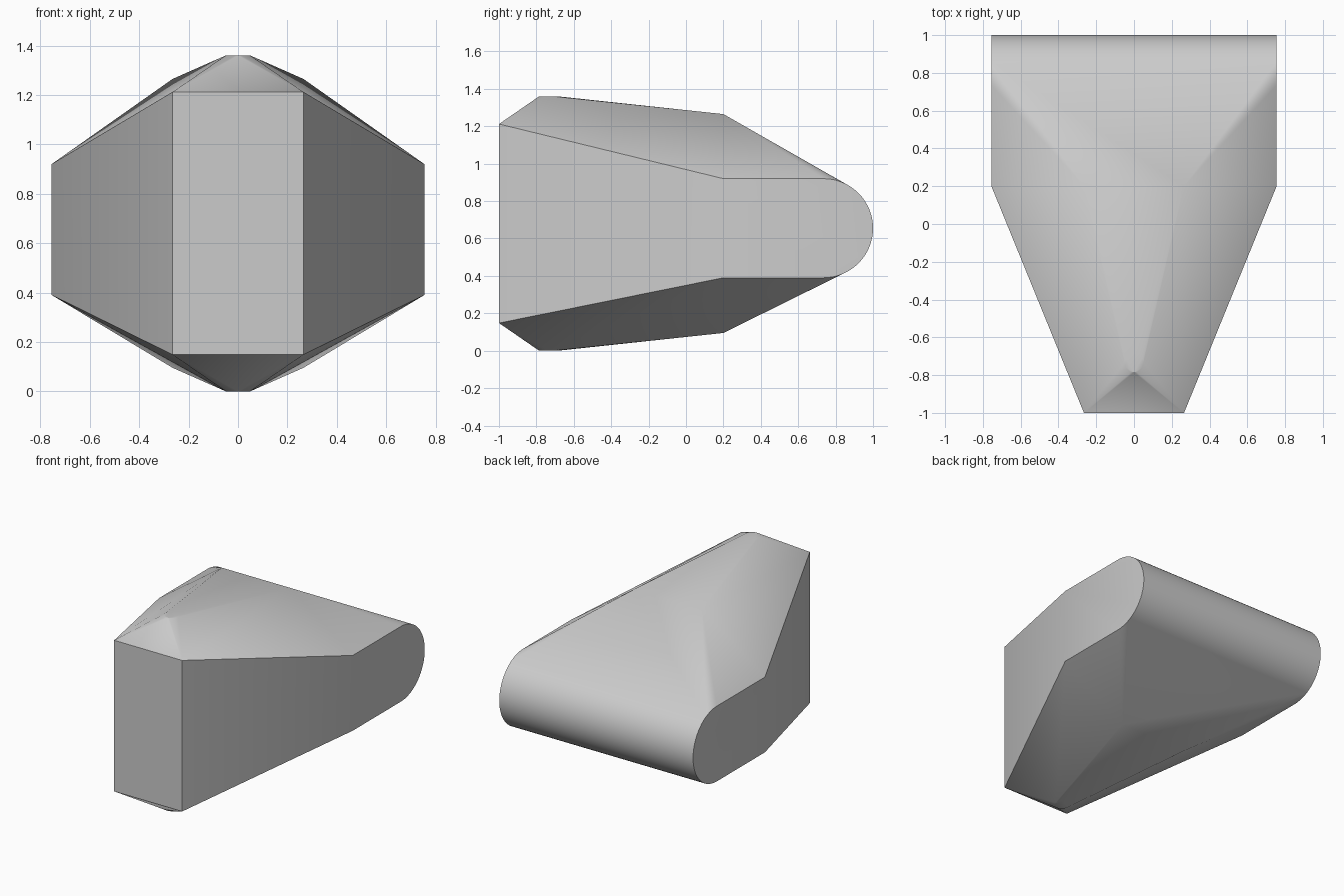
import bpy, bmesh, math

cube = bpy.data.objects.get("Cube")
if cube:
    bpy.data.objects.remove(cube, do_unlink=True)

MID_Z = 0.68          # height of the body's mirror plane
ROLL_Y, ROLL_Z, ROLL_R = 0.735, 0.655, 0.265   # rounded rear end
HALF_W, HALF_NOSE = 0.755, 0.265
TIP_Y, TIP_R = -0.735, 0.05

grey = bpy.data.materials.new("plain grey")
grey.use_nodes = True
colour = (0.6, 0.6, 0.6, 1)
grey.diffuse_color = colour
grey.node_tree.nodes["Principled BSDF"].inputs["Base Color"].default_value = colour

points = []
for side in (-1, 1):
    # Rounded rear end and the flat cheeks in front of it
    for i in range(33):
        a = math.pi * (i / 32 - 0.5)
        points.append((side * HALF_W, ROLL_Y + ROLL_R * math.cos(a), ROLL_Z + ROLL_R * math.sin(a)))
    for up in (-1, 1):
        points.append((side * HALF_W, 0.2, ROLL_Z + up * ROLL_R))
        # Shoulder corners and front plate corners
        points.append((side * HALF_NOSE, 0.2, MID_Z + up * 0.585))
        points.append((side * HALF_NOSE, -1.0, MID_Z + up * 0.532))

# Small flat round tips, above and below
for up in (-1, 1):
    for i in range(24):
        a = math.tau * i / 24
        points.append((TIP_R * math.cos(a), TIP_Y + TIP_R * math.sin(a), MID_Z * (1 + up)))

# Skin stretched over all the corners
bm = bmesh.new()
for p in points:
    bm.verts.new(p)
bmesh.ops.convex_hull(bm, input=bm.verts[:])
bmesh.ops.delete(bm, geom=[v for v in bm.verts if not v.link_faces], context='VERTS')
bmesh.ops.dissolve_limit(bm, angle_limit=math.radians(0.3), verts=bm.verts[:], edges=bm.edges[:])
bmesh.ops.recalc_face_normals(bm, faces=bm.faces[:])
mesh = bpy.data.meshes.new("wedge_body")
bm.to_mesh(mesh)
bm.free()
mesh.materials.append(grey)
body = bpy.data.objects.new("wedge_body", mesh)
bpy.context.collection.objects.link(body)

bpy.ops.object.select_all(action='DESELECT')
body.select_set(True)
bpy.context.view_layer.objects.active = body
bpy.ops.object.shade_smooth_by_angle(angle=math.radians(30))
